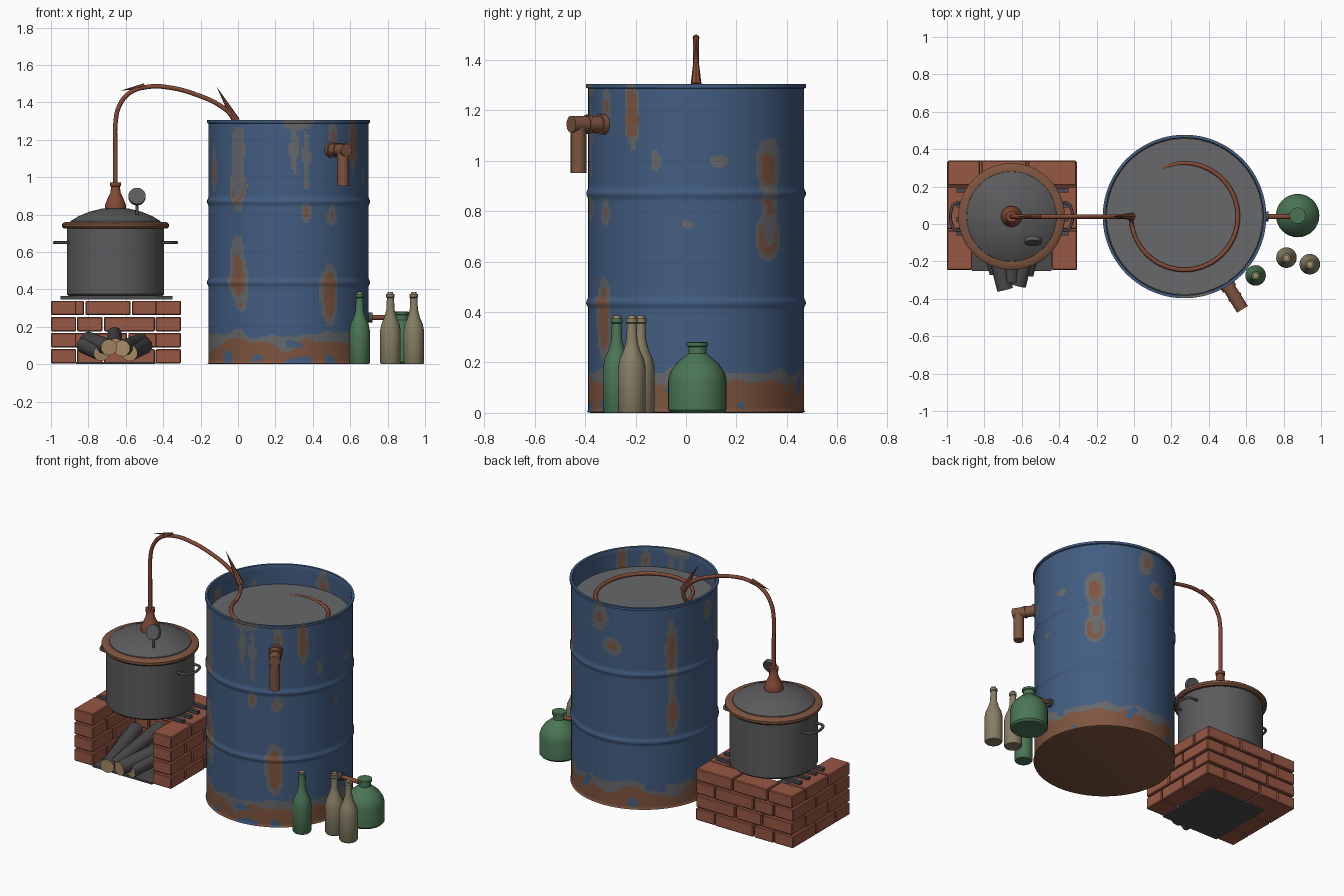
import bpy, bmesh, math
from mathutils import Vector, Matrix, noise

cube = bpy.data.objects.get("Cube")
if cube:
    bpy.data.objects.remove(cube, do_unlink=True)


def material(name, r, g, b):
    m = bpy.data.materials.new(name)
    m.use_nodes = True
    m.diffuse_color = (r, g, b, 1)
    node = next(n for n in m.node_tree.nodes if n.type == 'BSDF_PRINCIPLED')
    node.inputs["Base Color"].default_value = (r, g, b, 1)
    return m


BLUE = material("blue paint", .055, .11, .22)
RUST = material("rust brown", .21, .09, .05)
BARE = material("bare grey", .135, .138, .145)
METAL = material("pot metal", .105, .105, .11)
BRICK = material("brick red", .31, .095, .057)
COPPER = material("copper", .23, .068, .037)
GREEN = material("green glass", .07, .18, .09)
TAN = material("tan glass", .24, .21, .13)
WOOD = material("cut wood", .42, .28, .14)
CHAR = material("charcoal", .07, .07, .075)


def finish(name, bm, mats, loc=(0, 0, 0), smooth=True):
    bmesh.ops.recalc_face_normals(bm, faces=bm.faces)
    mesh = bpy.data.meshes.new(name)
    bm.to_mesh(mesh)
    bm.free()
    for m in mats:
        mesh.materials.append(m)
    ob = bpy.data.objects.new(name, mesh)
    ob.location = loc
    bpy.context.collection.objects.link(ob)
    if smooth:
        bpy.ops.object.select_all(action='DESELECT')
        ob.select_set(True)
        bpy.context.view_layer.objects.active = ob
        bpy.ops.object.shade_smooth_by_angle(angle=math.radians(40))
    return ob


def lathe(name, profile, loc, mats, segs=32, rule=None):
    """Revolve (radius, height) points about z; rule picks a material per face centre."""
    bm = bmesh.new()
    vs = [bm.verts.new((r, 0, z)) for r, z in profile]
    es = [bm.edges.new(p) for p in zip(vs, vs[1:])]
    bmesh.ops.spin(bm, geom=vs + es, cent=(0, 0, 0), axis=(0, 0, 1),
                   angle=math.tau, steps=segs, use_merge=True)
    bmesh.ops.remove_doubles(bm, verts=bm.verts, dist=1e-5)
    if rule:
        for f in bm.faces:
            f.material_index = rule(f.calc_center_median())
    return finish(name, bm, mats, loc)


def rod(name, p, q, r, mats, r2=None, segs=16, scale=1):
    """Cylinder or cone from p to q; a second material colours the ends."""
    p, q = Vector(p), Vector(q)
    axis = (q - p).normalized()
    bm = bmesh.new()
    bmesh.ops.create_cone(bm, cap_ends=True, segments=segs, radius1=r,
                          radius2=r if r2 is None else r2, depth=(q - p).length,
                          matrix=Matrix.Translation((p + q) / 2)
                          @ axis.to_track_quat('Z', 'Y').to_matrix().to_4x4())
    bm.normal_update()
    for f in bm.faces:
        f.material_index = int(len(mats) > 1 and abs(f.normal.dot(axis)) > .9)
    return finish(name, bm, mats)


def tube(name, points, r, mat):
    cu = bpy.data.curves.new(name, 'CURVE')
    cu.dimensions = '3D'
    cu.bevel_depth, cu.bevel_resolution, cu.resolution_u = r, 2, 6
    cu.use_fill_caps = True
    sp = cu.splines.new('BEZIER')
    sp.bezier_points.add(len(points) - 1)
    for bp, co in zip(sp.bezier_points, points):
        bp.co = co
        bp.handle_left_type = bp.handle_right_type = 'AUTO'
    cu.materials.append(mat)
    ob = bpy.data.objects.new(name, cu)
    bpy.context.collection.objects.link(ob)
    bpy.ops.object.select_all(action='DESELECT')
    ob.select_set(True)
    bpy.context.view_layer.objects.active = ob
    bpy.ops.object.convert(target='MESH')


def box(name, lo, hi, mat, bevel=0):
    bm = bmesh.new()
    bmesh.ops.create_cube(bm, size=1)
    for v in bm.verts:
        v.co = [a + (b - a) * (c + .5) for a, b, c in zip(lo, hi, v.co)]
    ob = finish(name, bm, [mat], smooth=False)
    if bevel:
        mod = ob.modifiers.new("bevel", 'BEVEL')
        mod.width, mod.segments = bevel, 1


# Barrel: ribbed steel drum with worn patches (degrees from front, height, half sizes, rust core)
BX, BY, BR, BH = .27, .04, .43, 1.305
PATCHES = [(-39, 1.08, .045, .2, 0), (-39, .95, .055, .14, .75), (-68, 1.04, .03, .11, .4),
           (-39, .48, .065, .19, .6), (-37, .36, .05, .1, .7), (4, 1.15, .022, .17, 0),
           (13, 1.1, .022, .17, 0), (7, 1.29, .1, .04, 0), (13, .81, .03, .06, .5),
           (31, .38, .055, .15, .75), (34, 1.21, .035, .07, .5), (33, .8, .03, .065, .3),
           (53, 1.18, .038, .13, .7), (68, 1, .027, .045, 0), (102, 1, .032, .025, 0),
           (85, .75, .02, .02, 0), (132, .98, .06, .1, .5), (133, .82, .04, .14, .3),
           (132, .7, .06, .1, .7), (177, 1.2, .06, .1, .4), (189, 1.03, .065, .06, .4),
           (237, .98, .04, .27, .4), (238, .62, .04, .16, .6), (275, 1.2, .05, .08, .5)]


def wear(c):
    rad = math.hypot(c.x, c.y)
    if c.z < .004 or rad < .1:
        return 1
    n = noise.noise(c * 11)
    m = noise.noise(c * 7 + Vector((5, 3, 1)))
    edge = .165 + .05 * noise.noise(Vector((c.x, c.y, 0)) * 8)
    if c.z < edge:
        return 0 if n > .42 else 1 if c.z < edge - .05 + .09 * m else 2
    ang = math.atan2(c.x, -c.y)
    for deg, z, w, h, core in PATCHES:
        da = (ang - math.radians(deg) + math.pi) % math.tau - math.pi
        d = math.hypot(da * BR / w, (c.z - z) / h) + .4 * n
        if d < 1:
            return 1 if d < core else 2
    return 0


def wall_radius(z):
    bump = max(0, 1 - min(abs(z - .437), abs(z - .87)) / .02)
    return BR - .002 + .01 * bump


rows = 130
outer = [(wall_radius(z), z) for z in (.012 + (BH - .03) * i / rows for i in range(rows + 1))]
inner = [(BR - .012, BH - .02 - i * .01) for i in range(14)]
lathe("barrel", [(0, 0), (BR - .01, 0), (BR + .003, .004)] + outer
      + [(BR + .007, BH - .015), (BR + .007, BH), (BR - .008, BH)] + inner
      + [(BR - .012, .02), (0, .02)], (BX, BY, 0), [BLUE, RUST, BARE], 192, wear)
lathe("water", [(0, 1.1), (BR - .013, 1.1), (BR - .013, 1.18), (0, 1.18)], (BX, BY, 0), [BARE], 64)

# Brick hearth: three walls laid in alternating courses
X0, X1, Y0, Y1, T = -1, -.305, -.25, .34, .135


def course(name, cuts, lo, hi, z, along_x):
    for a, b in zip(cuts, cuts[1:]):
        a, b = a + .004, b - .004
        p, q = ((a, lo), (b, hi)) if along_x else ((lo, a), (hi, b))
        box(name, (*p, z), (*q, z + .077), BRICK, .005)


for i in range(4):
    z = .004 + i * .086
    full = i % 2
    if full:
        back = [X0, -.78, -.59, X1] if i == 1 else [X0, -.82, -.57, X1]
        side = [Y0, -.03, Y1 - T]
    else:
        back = [X0 + T, -.72, X1 - T]
        side = [Y0, -.1, .1, Y1]
    course("back_brick", back, Y1 - T, Y1, z, True)
    course("left_brick", side, X1 - T, X1, z, False)
    course("right_brick", side, X0, X0 + T, z, False)
box("hearth_plate", (X0 + T, Y0, 0), (X1 - T, Y1 - T, .012), CHAR)
for y in (-.05, .025, .1, .18):
    box("grate_bar", (-.95, y - .012, .347), (-.35, y + .012, .365), CHAR)

# Firewood fanned out from the hearth mouth
for x0, y0, z0, x1, y1, z1, r in [(-.69, -.35, .09, -.8, .1, .13, .045), (-.62, -.33, .085, -.52, .1, .12, .045),
                                  (-.655, -.31, .1, -.66, .15, .16, .04), (-.73, -.26, .06, -.82, .05, .1, .045),
                                  (-.58, -.27, .06, -.5, .05, .1, .045)]:
    rod("log", (x0, y0, z0), (x1, y1, z1), r, [CHAR, WOOD], segs=10)

# Pot with lid, rim, handles and gauge
PX, PY = -.655, .04
lathe("pot", [(0, .365), (.25, .365), (.26, .375), (.26, .735), (0, .735)], (PX, PY, 0), [METAL], 48)
lathe("pot_rim", [(.24, .725), (.275, .725), (.285, .735), (.285, .75), (.272, .76), (.24, .76)],
      (PX, PY, 0), [RUST], 48)
lathe("lid", [(0, .74), (.245, .74), (.24, .765), (.2, .79), (.14, .815), (.07, .832), (0, .836)],
      (PX, PY, 0), [METAL], 48)
for s in (-1, 1):
    tube("handle", [(PX + s * d, PY + y, .65) for d, y in
                    ((.24, -.075), (.3, -.07), (.317, -.05), (.317, .05), (.3, .07), (.24, .075))], .008, CHAR)
rod("gauge_stem", (-.54, -.09, .79), (-.54, -.09, .87), .008, [CHAR])
rod("gauge", (-.54, -.08, .892), (-.54, -.102, .9), .046, [METAL], segs=24)

# Copper still head, swan neck and cooling coil
lathe("still_head", [(0, .82), (.056, .82), (.056, .85), (.045, .88), (.028, .915), (.023, .95),
                     (.029, .953), (.029, .972), (0, .972)], (PX, PY, 0), [COPPER], 24)
neck = [(PX, .95), (PX, 1.15), (PX, 1.29), (-.635, 1.38), (-.58, 1.45), (-.48, 1.483),
        (-.36, 1.478), (-.22, 1.44), (-.1, 1.385), (-.04, 1.335), (-.01, 1.28)]
coil = []
for i in range(25):
    a = math.radians(186 + i * 12)
    coil.append((BX + .285 * math.cos(a), BY + .285 * math.sin(a), 1.215 - .045 * i / 24))
tube("swan_neck_and_coil", [(x, PY, z) for x, z in neck] + coil, .012, COPPER)
rod("neck_seam_spur", (-.5, PY, 1.488), (-.63, PY, 1.462), .014, [COPPER], 0, 8)
rod("coil_seam_spur", (-.01, PY, 1.3), (-.115, PY, 1.485), .022, [COPPER], 0, 8)

# Overflow elbow on the front of the barrel
out = Vector((math.sin(math.radians(32)), -math.cos(math.radians(32)), 0))
centre = Vector((BX, BY, 1.145))


def along(d):
    return centre + out * d


rod("elbow_pipe", along(.4), along(.585), .034, [RUST], segs=20)
rod("elbow_flange", along(.43), along(.455), .041, [RUST], segs=20)
rod("elbow_collar", along(.5), along(.515), .038, [RUST], segs=20)
down = along(.55)
rod("elbow_drop", down, down - Vector((0, 0, .193)), .031, [RUST], segs=20)

# Outlet spout running into the jug
rod("spout_flange", (.69, BY, .25), (.72, BY, .25), .026, [CHAR])
tube("spout", [(.69, BY, .25), (.76, BY, .25), (.86, BY, .245)], .013, COPPER)
lathe("jug", [(0, 0), (.105, 0), (.116, .012), (.116, .13), (.108, .16), (.085, .195), (.05, .225),
              (.036, .235), (.036, .262), (.043, .266), (.043, .28), (0, .282)], (.875, .045, 0), [GREEN], 32)

# Bottles with corks
for x, y, glass in ((.65, -.275, GREEN), (.815, -.18, TAN), (.94, -.215, TAN)):
    lathe("bottle", [(0, 0), (.05, 0), (.055, .008), (.055, .18), (.048, .215), (.032, .25), (.022, .29),
                     (.019, .355), (.023, .358), (.023, .375), (0, .375)], (x, y, 0), [glass], 24)
    rod("cork", (x, y, .365), (x, y, .386), .015, [WOOD], segs=12)
